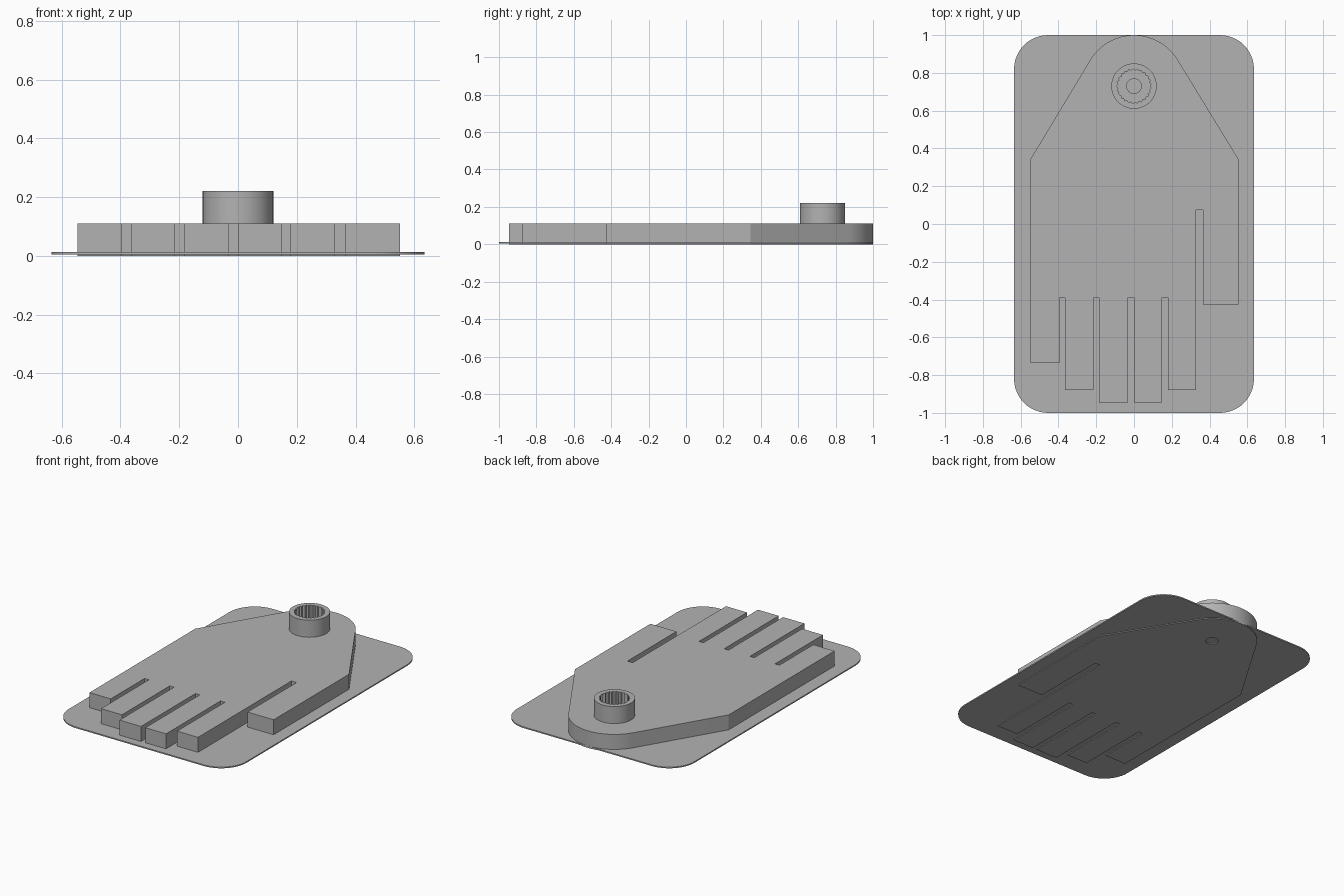
import bpy, bmesh
from math import sin, cos, pi, radians, atan2, acos, hypot

cube = bpy.data.objects.get("Cube")
if cube:
    bpy.data.objects.remove(cube, do_unlink=True)

grey = bpy.data.materials.new("plain grey")
colour = (0.45, 0.45, 0.45, 1)
grey.diffuse_color = colour
grey.use_nodes = True
grey.node_tree.nodes["Principled BSDF"].inputs["Base Color"].default_value = colour

HUB_Y = 0.73


def arc(cx, cy, r, start, end, steps):
    """Points along an arc, both ends included."""
    angles = [start + (end - start) * i / steps for i in range(steps + 1)]
    return [(cx + r * cos(a), cy + r * sin(a)) for a in angles]


def circle(r, steps):
    return arc(0, HUB_Y, r, 0, 2 * pi, steps)[:-1]


def slab(name, loops, bottom, top):
    """Extrude an outline, with further loops as holes."""
    bm = bmesh.new()
    edges = []
    for loop in loops:
        verts = [bm.verts.new((x, y, bottom)) for x, y in loop]
        edges += [bm.edges.new((v, verts[i - 1])) for i, v in enumerate(verts)]
    bmesh.ops.triangle_fill(bm, edges=edges, use_beauty=True)
    result = bmesh.ops.extrude_face_region(bm, geom=bm.faces[:], use_keep_orig=True)
    lifted = [g for g in result["geom"] if isinstance(g, bmesh.types.BMVert)]
    bmesh.ops.translate(bm, verts=lifted, vec=(0, 0, top - bottom))
    bmesh.ops.recalc_face_normals(bm, faces=bm.faces[:])
    mesh = bpy.data.meshes.new(name)
    bm.to_mesh(mesh)
    bm.free()
    mesh.materials.append(grey)
    obj = bpy.data.objects.new(name, mesh)
    bpy.context.collection.objects.link(obj)
    bpy.ops.object.select_all(action="DESELECT")
    obj.select_set(True)
    bpy.context.view_layer.objects.active = obj
    bpy.ops.object.shade_smooth_by_angle(angle=radians(20))
    return obj


# Thin rounded base sheet
corner = 0.18
sheet = []
for i, (sx, sy) in enumerate([(1, 1), (-1, 1), (-1, -1), (1, -1)]):
    sheet += arc(sx * (0.635 - corner), sy * (1 - corner), corner,
                 i * pi / 2, (i + 1) * pi / 2, 12)
slab("base_sheet", [sheet], 0.005, 0.013)

# Hand: rounded wrist tangent to the slanted sides, then the fingers
wrist_r, shoulder_x, shoulder_y = 0.27, 0.55, 0.345
drop = shoulder_y - HUB_Y
tangent = atan2(drop, shoulder_x) + acos(wrist_r / hypot(shoulder_x, drop))
hand = arc(0, HUB_Y, wrist_r, tangent, pi - tangent, 24)
hand.append((-0.547, shoulder_y))
# Each finger: left side, right side, tip, top of the slit on its right
fingers = [(-0.547, -0.395, -0.735, -0.39),
           (-0.364, -0.215, -0.878, -0.39),
           (-0.184, -0.031, -0.946, -0.39),
           (0.0, 0.148, -0.946, -0.39),
           (0.179, 0.329, -0.878, 0.075),
           (0.366, 0.552, -0.425, shoulder_y)]
for i, (left, right, tip, slit) in enumerate(fingers):
    hand += [(left, tip), (right, tip), (right, slit)]
    if i + 1 < len(fingers):
        hand.append((fingers[i + 1][0], slit))
bore = circle(0.039, 32)
slab("hand_plate", [hand, bore], 0, 0.11)

# Hub with a toothed socket
teeth = 25
socket = []
for i in range(teeth * 2):
    r = 0.092 if i % 2 else 0.083
    a = pi * i / teeth
    socket.append((r * cos(a), HUB_Y + r * sin(a)))
slab("splined_hub", [circle(0.12, 64), socket], 0.11, 0.22)
